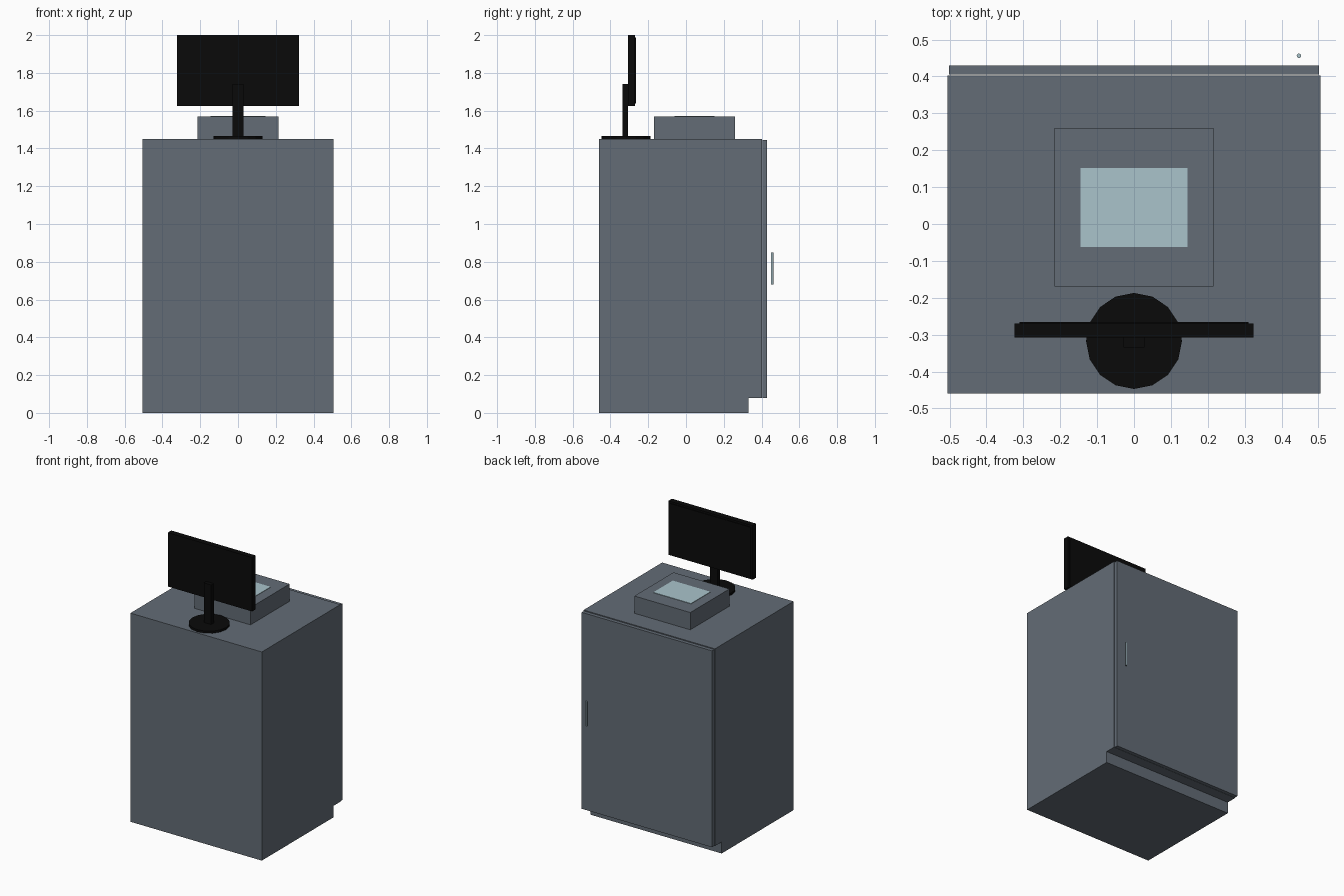
import bpy, bmesh
from mathutils import Vector

default = bpy.data.objects.get("Cube")
if default:
    bpy.data.objects.remove(default, do_unlink=True)


def material(name, rgb):
    m = bpy.data.materials.new(name)
    m.use_nodes = True
    m.diffuse_color = (*rgb, 1)
    m.node_tree.nodes["Principled BSDF"].inputs["Base Color"].default_value = (*rgb, 1)
    return m


grey = material("slate grey", (0.125, 0.15, 0.18))
glass = material("pale blue glass", (0.40, 0.55, 0.60))
black = material("black plastic", (0.003, 0.003, 0.003))


def finish(name, bm, mat):
    bmesh.ops.recalc_face_normals(bm, faces=bm.faces[:])
    mesh = bpy.data.meshes.new(name)
    bm.to_mesh(mesh)
    bm.free()
    mesh.materials.append(mat)
    obj = bpy.data.objects.new(name, mesh)
    bpy.context.collection.objects.link(obj)
    return obj


def box(name, low, high, mat):
    low, high = Vector(low), Vector(high)
    bm = bmesh.new()
    bmesh.ops.create_cube(bm, size=1)
    bmesh.ops.scale(bm, vec=high - low, verts=bm.verts[:])
    bmesh.ops.translate(bm, vec=(low + high) / 2, verts=bm.verts[:])
    return finish(name, bm, mat)


def cylinder(name, x, y, z0, z1, radius, sides, mat):
    bm = bmesh.new()
    bmesh.ops.create_cone(bm, cap_ends=True, segments=sides,
                          radius1=radius, radius2=radius, depth=z1 - z0)
    bmesh.ops.translate(bm, vec=(x, y, (z0 + z1) / 2), verts=bm.verts[:])
    return finish(name, bm, mat)


# Cabinet body: side profile with toe recess, extruded across the width
profile = [(-0.46, 0), (0.33, 0), (0.33, 0.08), (0.403, 0.08), (0.403, 1.45), (-0.46, 1.45)]
bm = bmesh.new()
side = bm.faces.new([bm.verts.new((-0.505, y, z)) for y, z in profile])
extruded = bmesh.ops.extrude_face_region(bm, geom=[side])
moved = [v for v in extruded["geom"] if isinstance(v, bmesh.types.BMVert)]
bmesh.ops.translate(bm, vec=(1.01, 0, 0), verts=moved)
finish("cabinet_body", bm, grey)

# Door with its upright handle
box("cabinet_door", (-0.501, 0.405, 0.08), (0.501, 0.43, 1.445), grey)
cylinder("door_handle", 0.447, 0.456, 0.68, 0.85, 0.006, 12, glass)

# Scanner block with glass plate
box("scanner_block", (-0.215, -0.17, 1.45), (0.215, 0.26, 1.57), grey)
box("scanner_glass", (-0.145, -0.062, 1.566), (0.145, 0.152, 1.573), glass)

# Monitor: round foot, flat post, casing and raised screen
cylinder("monitor_foot", 0, -0.317, 1.45, 1.465, 0.13, 16, black)
box("monitor_post", (-0.028, -0.335, 1.46), (0.028, -0.306, 1.74), black)
box("monitor_casing", (-0.324, -0.308, 1.625), (0.324, -0.27, 2.0), black)
box("monitor_screen", (-0.311, -0.272, 1.638), (0.311, -0.266, 1.987), black)
